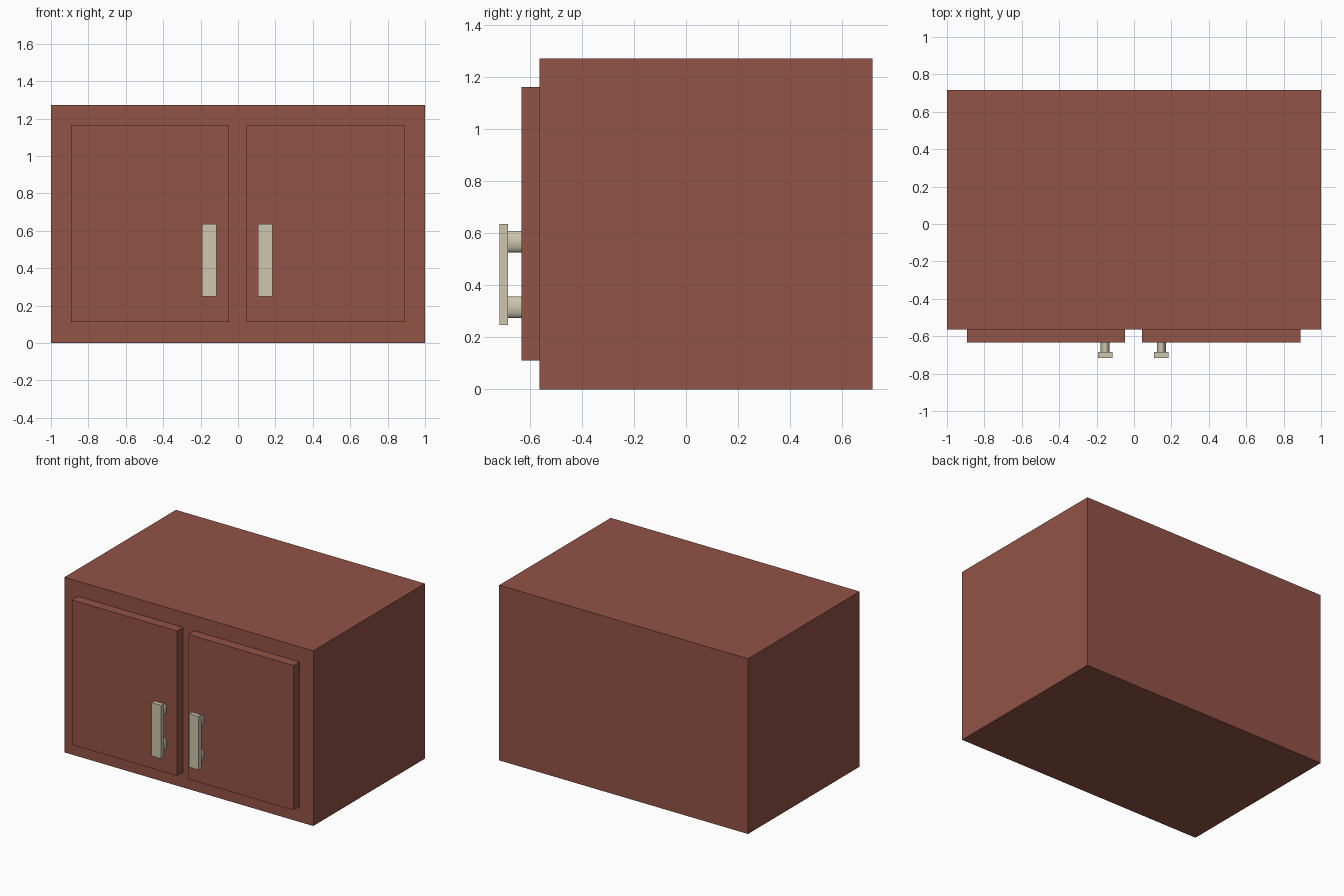
import bpy
import math

if "Cube" in bpy.data.objects:
    bpy.data.objects.remove(bpy.data.objects["Cube"])


def material(name, rgb):
    m = bpy.data.materials.new(name)
    lin = [c / 12.92 if c <= 0.04045 else ((c + 0.055) / 1.055) ** 2.4
           for c in (v / 255 for v in rgb)]
    m.diffuse_color = (*lin, 1)
    m.use_nodes = True
    m.node_tree.nodes["Principled BSDF"].inputs["Base Color"].default_value = m.diffuse_color
    return m


wood = material("red_brown_wood", (146, 83, 70))
metal = material("pale_metal", (205, 198, 174))


def box(name, x, y, z, mat):
    """Box from (min, max) ranges on each axis."""
    bpy.ops.mesh.primitive_cube_add(size=1, location=[sum(r) / 2 for r in (x, y, z)])
    o = bpy.context.object
    o.name = name
    o.scale = [r[1] - r[0] for r in (x, y, z)]
    bpy.ops.object.transform_apply(location=False, rotation=False, scale=True)
    o.data.materials.append(mat)
    return o


# cabinet body
box("cabinet_body", (-1, 1), (-0.564, 0.716), (0, 1.273), wood)

for side, door_x, hx in (("left", (-0.892, -0.047), -0.154),
                         ("right", (0.044, 0.889), 0.146)):
    # raised door panel
    box(side + "_door", door_x, (-0.633, -0.564), (0.111, 1.163), wood)
    # handle bar
    box(side + "_handle_bar", (hx - 0.038, hx + 0.038), (-0.717, -0.684), (0.248, 0.636), metal)
    # oval posts joining the bar to the door
    for end, z in (("lower", 0.316), ("upper", 0.568)):
        bpy.ops.mesh.primitive_cylinder_add(vertices=24, radius=1, depth=1,
                                            location=(hx, -0.6585, z),
                                            rotation=(math.pi / 2, 0, 0))
        o = bpy.context.object
        o.name = f"{side}_{end}_handle_post"
        o.scale = (0.024, 0.042, 0.051)
        bpy.ops.object.transform_apply(location=False, rotation=True, scale=True)
        bpy.ops.object.shade_smooth_by_angle()
        o.data.materials.append(metal)
